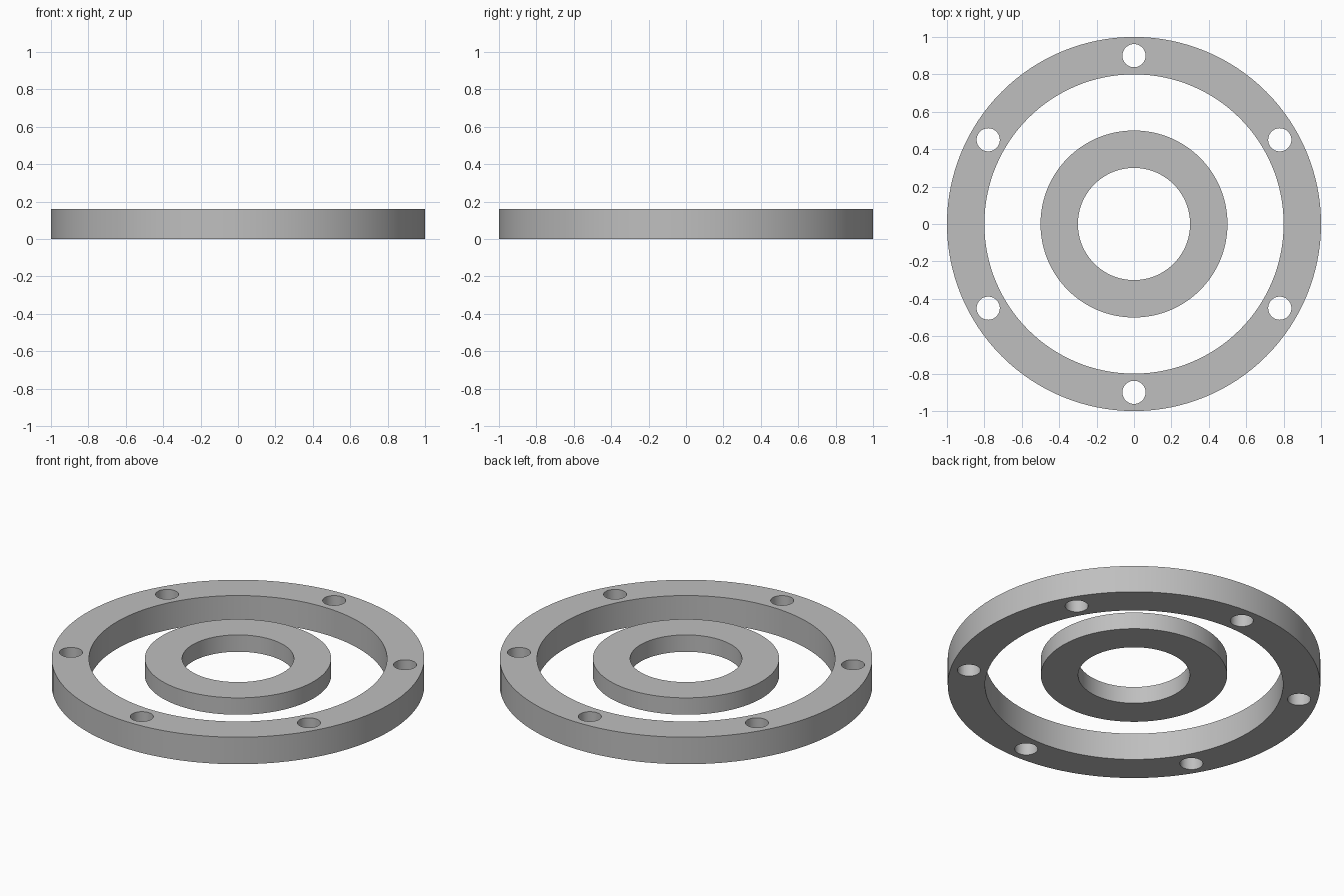
import bpy
import bmesh
from math import cos, sin, pi, radians

cube = bpy.data.objects.get("Cube")
if cube:
    bpy.data.objects.remove(cube)

SEGMENTS = 128
TOP = 0.16

# Single plain grey
grey = bpy.data.materials.new("plain_grey")
grey.use_nodes = True
colour = (0.52, 0.52, 0.52, 1)
grey.diffuse_color = colour
grey.node_tree.nodes["Principled BSDF"].inputs["Base Color"].default_value = colour


def add_object(name, bm):
    bmesh.ops.recalc_face_normals(bm, faces=bm.faces)
    mesh = bpy.data.meshes.new(name)
    bm.to_mesh(mesh)
    bm.free()
    mesh.materials.append(grey)
    obj = bpy.data.objects.new(name, mesh)
    bpy.context.collection.objects.link(obj)
    return obj


def flat_ring(name, inner, outer, bottom, top):
    """Sweep a rectangular section around z."""
    bm = bmesh.new()
    section = [(inner, bottom), (outer, bottom), (outer, top), (inner, top)]
    loops = []
    for i in range(SEGMENTS):
        a = 2 * pi * i / SEGMENTS
        loops.append([bm.verts.new((r * cos(a), r * sin(a), z)) for r, z in section])
    for i, here in enumerate(loops):
        after = loops[(i + 1) % SEGMENTS]
        for j in range(4):
            k = (j + 1) % 4
            bm.faces.new((here[j], after[j], after[k], here[k]))
    return add_object(name, bm)


def activate(obj):
    bpy.ops.object.select_all(action="DESELECT")
    obj.select_set(True)
    bpy.context.view_layer.objects.active = obj


# Two concentric rings with level top faces
outer_ring = flat_ring("outer_ring", 0.8, 1.0, 0, TOP)
inner_ring = flat_ring("inner_ring", 0.3, 0.5, 0.06, TOP)

# Six bolt holes through the outer ring
bm = bmesh.new()
for i in range(6):
    a = pi / 2 + i * pi / 3
    made = bmesh.ops.create_cone(bm, cap_ends=True, segments=48,
                                 radius1=0.062, radius2=0.062, depth=0.5)
    bmesh.ops.translate(bm, verts=made["verts"],
                        vec=(0.9 * cos(a), 0.9 * sin(a), TOP / 2))
cutter = add_object("bolt_hole_cutter", bm)
cutter.hide_render = True

drill = outer_ring.modifiers.new("bolt_holes", "BOOLEAN")
drill.operation = "DIFFERENCE"
drill.solver = "EXACT"
drill.object = cutter
activate(outer_ring)
bpy.ops.object.modifier_apply(modifier=drill.name)
bpy.data.objects.remove(cutter)

# Smooth walls, sharp rims
for ring in (outer_ring, inner_ring):
    activate(ring)
    bpy.ops.object.shade_smooth_by_angle(angle=radians(30))
